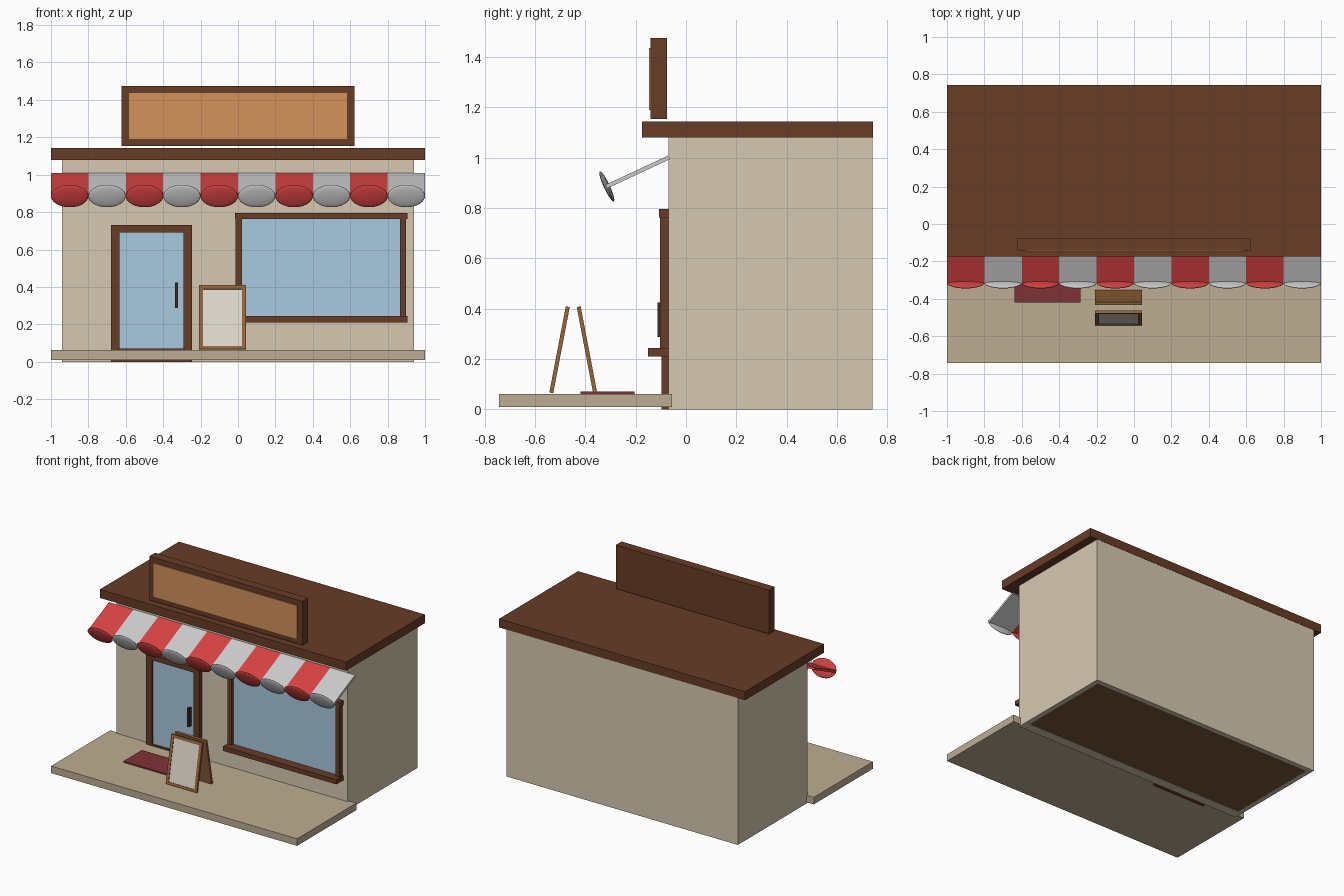
import bpy, bmesh, math
from mathutils import Matrix, Vector

if "Cube" in bpy.data.objects:
    bpy.data.objects.remove(bpy.data.objects["Cube"])


def lin(c):
    return c / 12.92 if c <= 0.04045 else ((c + 0.055) / 1.055) ** 2.4


def material(name, r, g, b):
    m = bpy.data.materials.new(name)
    m.diffuse_color = (lin(r / 255), lin(g / 255), lin(b / 255), 1)
    m.use_nodes = True
    m.node_tree.nodes["Principled BSDF"].inputs["Base Color"].default_value = m.diffuse_color
    return m


PLASTER = material("plaster", 214, 201, 177)
PAVING = material("paving", 190, 174, 146)
WOOD = material("dark_wood", 104, 60, 38)
FLOOR = material("floor_wood", 120, 86, 56)
GLASS = material("glass", 168, 202, 221)
ORANGE = material("sign_orange", 212, 146, 92)
RED = material("awning_red", 214, 66, 66)
OAK = material("board_wood", 150, 102, 58)
CREAM = material("board_cream", 225, 219, 206)
MAT = material("mat_red", 128, 50, 56)
METAL = material("handle_dark", 62, 44, 36)


def finish(name, bm, mat):
    bmesh.ops.recalc_face_normals(bm, faces=bm.faces)
    me = bpy.data.meshes.new(name)
    bm.to_mesh(me)
    bm.free()
    ob = bpy.data.objects.new(name, me)
    bpy.context.collection.objects.link(ob)
    if mat:
        me.materials.append(mat)
    return ob


def boxes(name, spans, mat, xf=Matrix()):
    """One object from boxes given as (x0, x1, y0, y1, z0, z1)."""
    bm = bmesh.new()
    for x0, x1, y0, y1, z0, z1 in spans:
        centre = Vector((x0 + x1, y0 + y1, z0 + z1)) / 2
        size = Matrix.Diagonal((x1 - x0, y1 - y0, z1 - z0, 1))
        bmesh.ops.create_cube(bm, size=1, matrix=xf @ Matrix.Translation(centre) @ size)
    return finish(name, bm, mat)


def frame(name, x0, x1, y0, y1, z0, z1, side, bottom, top, mat, xf=Matrix()):
    """Rectangular frame of four bars, facing -y."""
    return boxes(name, [(x0, x0 + side, y0, y1, z0 + bottom, z1 - top),
                        (x1 - side, x1, y0, y1, z0 + bottom, z1 - top),
                        (x0, x1, y0, y1, z0, z0 + bottom),
                        (x0, x1, y0, y1, z1 - top, z1)], mat, xf)


# Building shell
boxes("front_wall", [(-.94, .94, -.07, 0, 0, 1.08)], PLASTER)
for s, side in ((-1, "left"), (1, "right")):
    a, b = sorted((s * .905, s * .94))
    boxes(side + "_wall", [(a, b, 0, .74, 0, 1.08)], PLASTER)
boxes("back_wall", [(-.905, .905, .705, .74, 0, 1.08)], PLASTER)
boxes("floor", [(-.905, .905, 0, .705, .003, .02)], FLOOR)
boxes("roof", [(-1, 1, -.175, .742, 1.08, 1.143)], WOOD)
boxes("pavement", [(-1, 1, -.742, -.055, .01, .062)], PAVING)

# Roof sign
boxes("sign_board", [(-.622, .622, -.141, -.075, 1.153, 1.475)], WOOD)
boxes("sign_panel", [(-.582, .582, -.147, -.135, 1.19, 1.436)], ORANGE)

# Door
frame("door_frame", -.68, -.245, -.097, -.065, 0, .731, .047, .072, .04, WOOD)
boxes("door_glass", [(-.64, -.285, -.084, -.066, .06, .70)], GLASS)
boxes("door_handle", [(-.336, -.32, -.113, -.082, .288, .424)], METAL)

# Shop window
boxes("window_frame", [(-.013, .021, -.103, -.065, .21, .765),
                       (.865, .899, -.103, -.065, .21, .765),
                       (-.017, .905, -.107, -.065, .763, .796)], WOOD)
boxes("window_glass", [(.01, .875, -.084, -.066, .23, .775)], GLASS)
boxes("window_sill", [(-.017, .905, -.15, -.065, .21, .244)], WOOD)

# Striped awning, each stripe ending in a flattened scallop
slope = math.radians(25)
awning = Matrix.Translation((0, -.07, 1.0)) @ Matrix.Rotation(slope, 4, 'X')
for i in range(10):
    x0 = -1 + .2 * i
    mat = RED if i % 2 == 0 else None
    boxes(f"awning_stripe_{i + 1}", [(x0, x0 + .2, -.27, .004, -.008, .008)], mat, awning)
    bm = bmesh.new()
    place = awning @ Matrix.Translation((x0 + .1, -.27, 0)) @ Matrix.Diagonal((.1, .012, .066, 1))
    bmesh.ops.create_uvsphere(bm, u_segments=32, v_segments=16, radius=1, matrix=place)
    scallop = finish(f"awning_scallop_{i + 1}", bm, mat)
    scallop.data.shade_smooth()

# Door mat
boxes("door_mat", [(-.638, -.287, -.42, -.205, .06, .071)], MAT)

# Folding pavement board: framed front panel and plain back panel
lean = math.radians(10.8)
front = Matrix.Translation((-.082, -.535, .066)) @ Matrix.Rotation(-lean, 4, 'X')
back = Matrix.Translation((-.082, -.361, .066)) @ Matrix.Rotation(lean, 4, 'X')
frame("board_front_frame", -.126, .126, -.008, .008, 0, .348, .022, .018, .022, OAK, front)
boxes("board_front_panel", [(-.11, .11, -.004, .004, .01, .335)], CREAM, front)
boxes("board_back_panel", [(-.126, .126, -.008, .008, 0, .348)], OAK, back)
